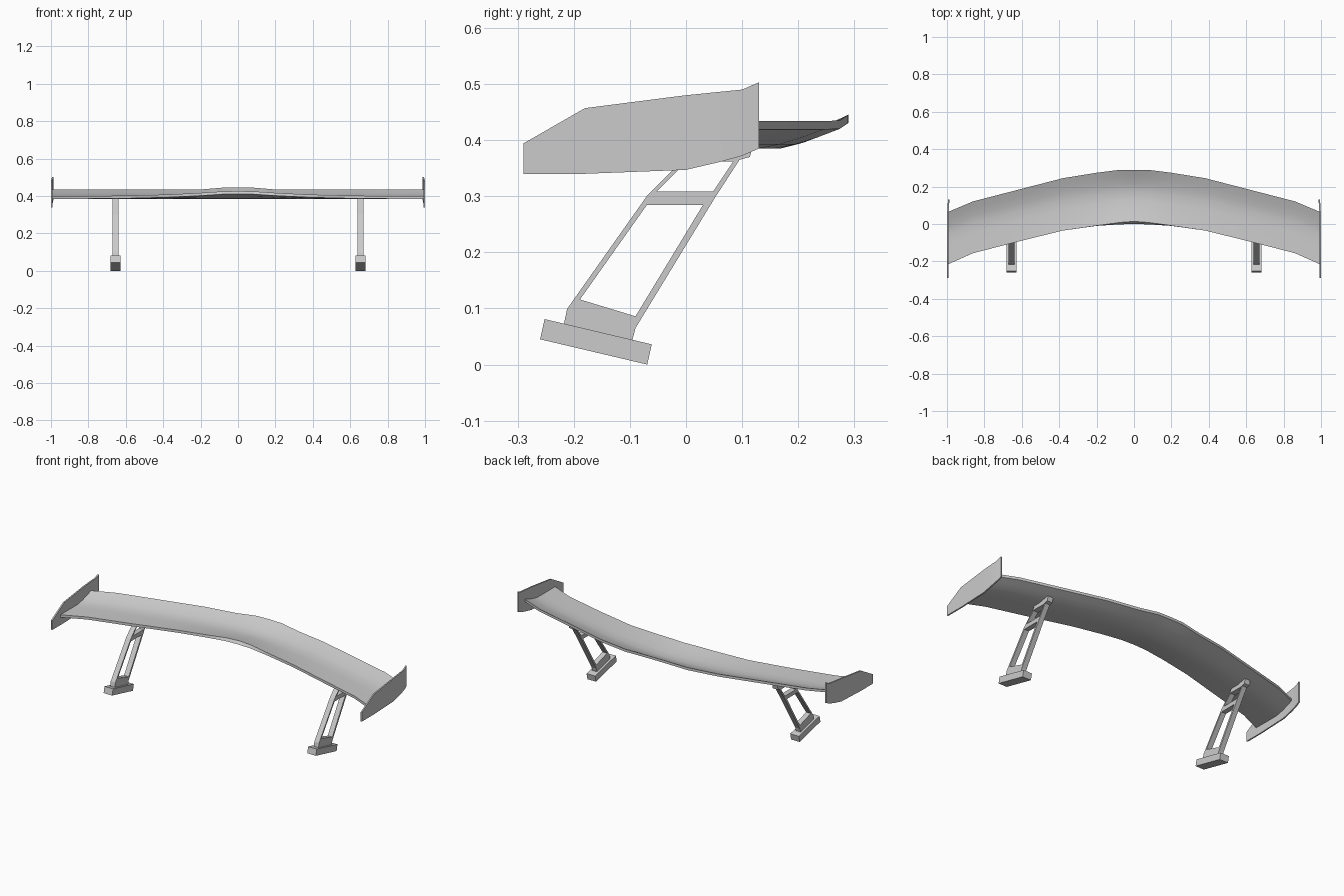
import bpy, bmesh

if "Cube" in bpy.data.objects:
    bpy.data.objects.remove(bpy.data.objects["Cube"])


def make_object(name, verts, faces):
    mesh = bpy.data.meshes.new(name)
    mesh.from_pydata(verts, [], faces)
    bm = bmesh.new()
    bm.from_mesh(mesh)
    bmesh.ops.recalc_face_normals(bm, faces=bm.faces)
    bm.to_mesh(mesh)
    bm.free()
    ob = bpy.data.objects.new(name, mesh)
    bpy.context.collection.objects.link(ob)
    return ob


def loft(name, rings):
    """Closed tube through equal-length rings, capped at both ends."""
    n = len(rings[0])
    faces = [tuple(range(n)), tuple(range((len(rings) - 1) * n, len(rings) * n))]
    for i in range(len(rings) - 1):
        for j in range(n):
            k = (j + 1) % n
            faces.append((i * n + j, i * n + k, (i + 1) * n + k, (i + 1) * n + j))
    return make_object(name, [v for r in rings for v in r], faces)


def prism(name, x, half, profile):
    """Side profile (y, z) extruded across x."""
    return loft(name, [[(x + s * half, y, z) for y, z in profile] for s in (-1, 1)])


def smooth(ob, angle):
    bpy.ops.object.select_all(action='DESELECT')
    ob.select_set(True)
    bpy.context.view_layer.objects.active = ob
    bpy.ops.object.shade_smooth_by_angle(angle=angle)


# Wing: swept sections (x, front y, back y, front z, back z, nose setback)
half = [
    (0.00, 0.000, 0.290, 0.411, 0.446, 0.014),
    (0.08, -0.002, 0.289, 0.410, 0.445, 0.010),
    (0.20, -0.010, 0.274, 0.402, 0.435, 0.001),
    (0.38, -0.035, 0.245, 0.393, 0.434, 0.0),
    (0.62, -0.094, 0.183, 0.387, 0.434, 0.0),
    (0.86, -0.156, 0.121, 0.385, 0.434, 0.0),
    (0.993, -0.215, 0.065, 0.385, 0.434, 0.0),
]
sections = [(-s[0],) + s[1:] for s in reversed(half[1:])] + half
# chord fraction, blend to front height, blend to back height
chord = [(0, 1, 0), (0.2, 0.5, 0), (0.4, 0.15, 0), (0.58, 0, 0.02),
         (0.72, 0, 0.24), (0.86, 0, 0.58), (1, 0, 1)]
rings = []
for x, yf, yb, zf, zb, setback in sections:
    low, up = [], []
    for u, a, b in chord:
        y = yf + (yb - yf) * u
        z = 0.384 + a * (zf - 0.384) + b * (zb - 0.015 - 0.384)
        low.append((x, y, z))
        up.append((x, y + setback * (1 - u), z + 0.015))
    rings.append(low + up[::-1])
smooth(loft("wing", rings), 0.6)

# End plates: outline split into columns (y, bottom z, top z, inward curl)
plate = [(-0.29, 0.340, 0.394, 0), (-0.18, 0.340, 0.457, 0), (0.0, 0.347, 0.480, 0),
         (0.06, 0.361, 0.486, 0.001), (0.10, 0.372, 0.490, 0.003), (0.13, 0.385, 0.503, 0.006)]
for side, label in ((-1, "left"), (1, "right")):
    cols = []
    for y, z0, z1, c in plate:
        xo, xi = side * (1.0 - c), side * (0.992 - c)
        cols.append([(xo, y, z0), (xo, y, z1), (xi, y, z1), (xi, y, z0)])
    smooth(loft(label + "_end_plate", cols), 0.6)

# Support legs: sloped foot, riser block, two struts, cross bar and top bracket
leg_parts = {
    "foot": (0.0275, [(-0.260, 0.045), (-0.069, 0.0), (-0.061, 0.036), (-0.252, 0.081)]),
    "riser": (0.015, [(-0.218, 0.070), (-0.096, 0.042), (-0.090, 0.065), (-0.090, 0.086),
                      (-0.189, 0.116), (-0.212, 0.099)]),
    "front_strut": (0.015, [(-0.212, 0.099), (-0.189, 0.116), (-0.070, 0.284),
                            (-0.053, 0.308), (0.012, 0.372), (0.005, 0.376), (-0.070, 0.300)]),
    "back_strut": (0.015, [(-0.090, 0.065), (0.052, 0.298), (0.100, 0.372), (0.092, 0.374),
                           (0.048, 0.308), (0.030, 0.284), (-0.090, 0.086)]),
    "cross_bar": (0.015, [(-0.070, 0.284), (0.030, 0.284), (0.048, 0.308), (-0.053, 0.308)]),
    "top_bracket": (0.017, [(-0.005, 0.362), (0.085, 0.362), (0.114, 0.370),
                            (0.120, 0.396), (0.015, 0.390)]),
}
for side, label in ((-1, "left"), (1, "right")):
    for part, (w, prof) in leg_parts.items():
        prism(f"{label}_leg_{part}", side * 0.655, w, prof)
